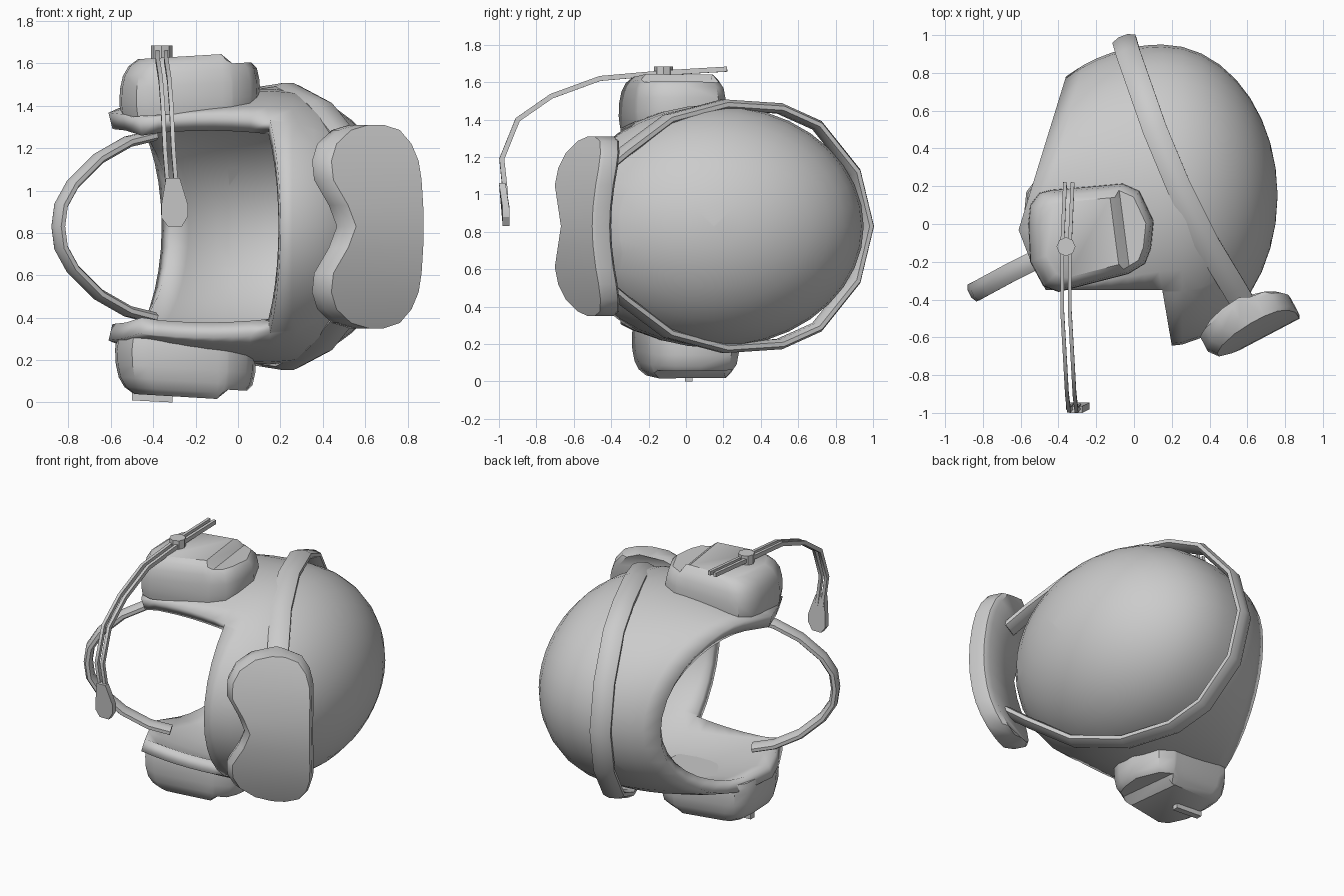
import bpy, bmesh, math
from mathutils import Vector

if "Cube" in bpy.data.objects:
    bpy.data.objects.remove(bpy.data.objects["Cube"])

grey = bpy.data.materials.new("plain grey")
grey.use_nodes = True
COLOUR = (0.6, 0.6, 0.6, 1)
grey.diffuse_color = COLOUR
grey.node_tree.nodes["Principled BSDF"].inputs["Base Color"].default_value = COLOUR
MID = 0.83  # height of the symmetry plane


def finish(bm, name, angle=40):
    bmesh.ops.recalc_face_normals(bm, faces=bm.faces)
    mesh = bpy.data.meshes.new(name)
    bm.to_mesh(mesh)
    bm.free()
    mesh.materials.append(grey)
    ob = bpy.data.objects.new(name, mesh)
    bpy.context.collection.objects.link(ob)
    bpy.ops.object.select_all(action="DESELECT")
    ob.select_set(True)
    bpy.context.view_layer.objects.active = ob
    bpy.ops.object.shade_smooth_by_angle(angle=math.radians(angle))
    return ob


def loft(rings, caps=True):
    """Skin a list of closed rings, each with the same point count."""
    bm = bmesh.new()
    rows = [[bm.verts.new(p) for p in ring] for ring in rings]
    n = len(rows[0])
    for a, b in zip(rows, rows[1:]):
        for i in range(n):
            j = (i + 1) % n
            bm.faces.new((a[i], a[j], b[j], b[i]))
    if caps:
        bm.faces.new(rows[0])
        bm.faces.new(rows[-1])
    return bm


def sweep(name, points, centre, width, depth, sides=8):
    """Flattened tube along a path; depth points away from the centre."""
    pts = [Vector(p) for p in points]
    rings = []
    for i, p in enumerate(pts):
        t = (pts[min(i + 1, len(pts) - 1)] - pts[max(i - 1, 0)]).normalized()
        out = p - Vector(centre)
        out = (out - t * out.dot(t)).normalized()
        side = t.cross(out)
        rings.append([p + side * width / 2 * math.cos(a) + out * depth / 2 * math.sin(a)
                      for a in [math.tau * (k + 0.5) / sides for k in range(sides)]])
    return finish(loft(rings), name, 50)


def mirrored(half):
    """Continue a path through its last point by mirroring it in height."""
    return half + [(x, y, 2 * MID - z) for x, y, z in half[-2::-1]]


# Shell: half ellipsoid crown running into a skirt with long flat cheeks
CX, CY, RX, RY, RZ, SEG = 0.15, 0.15, 0.61, 0.8, 0.65, 36


def crown_point(x, a):
    s = math.sqrt(1 - ((x - CX) / RX) ** 2)
    return (x, CY + RY * s * math.cos(a), MID + RZ * s * math.sin(a))


def skirt_point(t, a):
    """Point at fraction t of the way from the widest ring to the slanted neck edge."""
    y, c = CY, math.cos(a)
    for _ in range(12):
        neck = -0.62 + (0.309 * (y + 0.06) if y > -0.06 else -0.53 * (y + 0.06))
        d = t * (CX - neck)
        y = CY + RY * c * (math.sqrt(max(0.05, 1 - (d / 0.83) ** 2)) if c > 0 else 1 + 0.4 * d)
    return (CX - d, y, MID + RZ * math.sin(a) * math.sqrt(1 - (d / 1.4) ** 2))


angles = [math.tau * k / SEG for k in range(SEG)]
rings = [[crown_point(CX + RX * math.cos(math.pi / 2 * (k + 0.05) / 9.05), a) for a in angles]
         for k in range(9)]
rings += [[skirt_point(k / 7, a) for a in angles] for k in range(8)]
bm = loft(rings, caps=False)
bm.faces.new([v for v in bm.verts if v.co.x > CX + RX * 0.9999])


def cut(point, normal):
    bmesh.ops.bisect_plane(bm, geom=bm.verts[:] + bm.edges[:] + bm.faces[:], dist=1e-4,
                           plane_co=point, plane_no=normal)


# Face opening below the brow and between the cheeks
brow_p, brow_n = Vector((0.15, -0.35, 0)), Vector((1, 0.17, 0))
cut(brow_p, brow_n)
cut((0, -0.35, 0), (0, 1, 0))
gone = [f for f in bm.faces
        if f.calc_center_median().y < -0.35 and (f.calc_center_median() - brow_p).dot(brow_n) < 0]
bmesh.ops.delete(bm, geom=gone, context="FACES")
bmesh.ops.remove_doubles(bm, verts=bm.verts[:], dist=0.008)
shell = finish(bm, "helmet_shell")
wall = shell.modifiers.new("wall", "SOLIDIFY")
wall.thickness = 0.08
wall.offset = -1

# Goggle strap round the shell
strap = mirrored([(0.6, -0.46, 1.12), (0.53, -0.34, 1.22), (0.385, -0.1, 1.4), (0.235, 0.2, 1.48),
                  (0.11, 0.5, 1.46), (0.04, 0.7, 1.37), (-0.03, 0.9, 1.12), (-0.05, 0.97, MID)])
sweep("goggle_strap", strap, (0.22, 0.25, MID), 0.14, 0.06)

# Chin strap
chin = mirrored([(-0.4, -0.13, 1.26), (-0.52, -0.19, 1.23), (-0.66, -0.26, 1.15),
                 (-0.78, -0.325, 1.03), (-0.835, -0.355, 0.93), (-0.848, -0.36, MID)])
sweep("chin_strap", chin, (-0.4, -0.13, MID), 0.11, 0.055)

# Goggles: rounded sections stacked in height, notched for the nose and bowed backwards
across, ahead = Vector((0.885, 0.465, 0)), Vector((0.465, -0.885, 0))
corner = Vector((0.46, -0.72, MID))
half = [(0.48, 0.19, 0.32), (0.455, 0.09, 0.4), (0.39, 0, 0.45), (0.31, -0.04, 0.475),
        (0.22, -0.04, 0.48), (0.1, 0.03, 0.48), (0, 0.07, 0.48)]
rows = half + [(-h, a, b) for h, a, b in half[-2::-1]]
rings = []
for h, lo, hi in rows:
    bow = 0.43 * h * h
    section = [(lo, -0.12), (lo, -0.05), (lo + 0.04, 0), (hi - 0.01, 0),
               (hi, -0.02), (hi, -0.1), (hi - 0.03, -0.125), (lo + 0.05, -0.15)]
    rings.append([corner + across * u + ahead * (d - bow) + Vector((0, 0, h)) for u, d in section])
finish(loft(rings), "goggles", 45)

# Ear cups: rounded outline with stepped outer face; the lower one is a shifted mirror image
outline = [(-0.56, 0.0), (-0.55, 0.1), (-0.5, 0.165), (-0.44, 0.18), (-0.06, 0.215), (0.03, 0.175),
           (0.105, 0.015), (0.09, -0.13), (0.06, -0.21), (-0.03, -0.265), (-0.4, -0.36),
           (-0.48, -0.33), (-0.55, -0.2)]
layers = [(1.365, 0.97), (1.39, 0.985), (1.43, 1), (1.5, 0.99), (1.56, 0.95), (1.605, 0.87), (1.635, 0.74)]
for name, flip in (("upper_ear_cup", False), ("lower_ear_cup", True)):
    bm = loft([[(-0.22 + (x + 0.22) * s, -0.07 + (y + 0.07) * s, z) for x, y in outline]
               for z, s in layers])
    for off in (-0.109, -0.055):
        cut((off, 0, 0), (1, 0.13, 0))
    for v in bm.verts:
        if v.co.x + 0.13 * v.co.y > -0.06:
            v.co.z = min(v.co.z, 1.588)
        v.co.z += 0.06 * (v.co.x + 0.22)
        if flip:
            v.co = (v.co.x - 0.02, v.co.y + 0.07, 2 * MID - v.co.z)
    finish(bm, name, 38)


def prism(name, shape, base, top):
    """Straight solid from a list of points, moved from base to top offsets."""
    return finish(loft([[Vector(p) + Vector(o) for p in shape] for o in (base, top)]), name, 30)


# Microphone boom: knob, twin rods and paddle
disc = [(0.05 * math.cos(math.tau * k / 8), 0.05 * math.sin(math.tau * k / 8), 0) for k in range(8)]
prism("boom_knob", disc, (-0.36, -0.12, 1.6), (-0.36, -0.12, 1.685))
boom = [(-0.345, 0.22, 1.67), (-0.36, -0.12, 1.65), (-0.36, -0.46, 1.62), (-0.345, -0.72, 1.525),
        (-0.335, -0.9, 1.4), (-0.325, -0.985, 1.19), (-0.31, -0.965, 1.0)]
for name, dx in (("boom_rod_right", -0.02), ("boom_rod_left", 0.02)):
    sweep(name, [(x + dx, y, z) for x, y, z in boom], (-0.35 + dx, -0.3, 0.9), 0.028, 0.038, 4)
paddle = [(-0.34, -0.02, 1.06), (-0.275, -0.02, 1.06), (-0.235, 0, 0.93), (-0.235, 0, 0.88),
          (-0.265, 0, 0.83), (-0.33, 0, 0.83), (-0.36, 0, 0.87), (-0.36, 0, 0.94)]
prism("microphone", paddle, (0, -0.98, 0), (0, -0.945, 0))

# Small peg under the lower cup
peg = [(-0.5, 0, 0.01), (-0.31, 0, 0), (-0.31, 0, 0.06), (-0.5, 0, 0.07)]
prism("cup_peg", peg, (0, -0.005, 0), (0, 0.035, 0))
